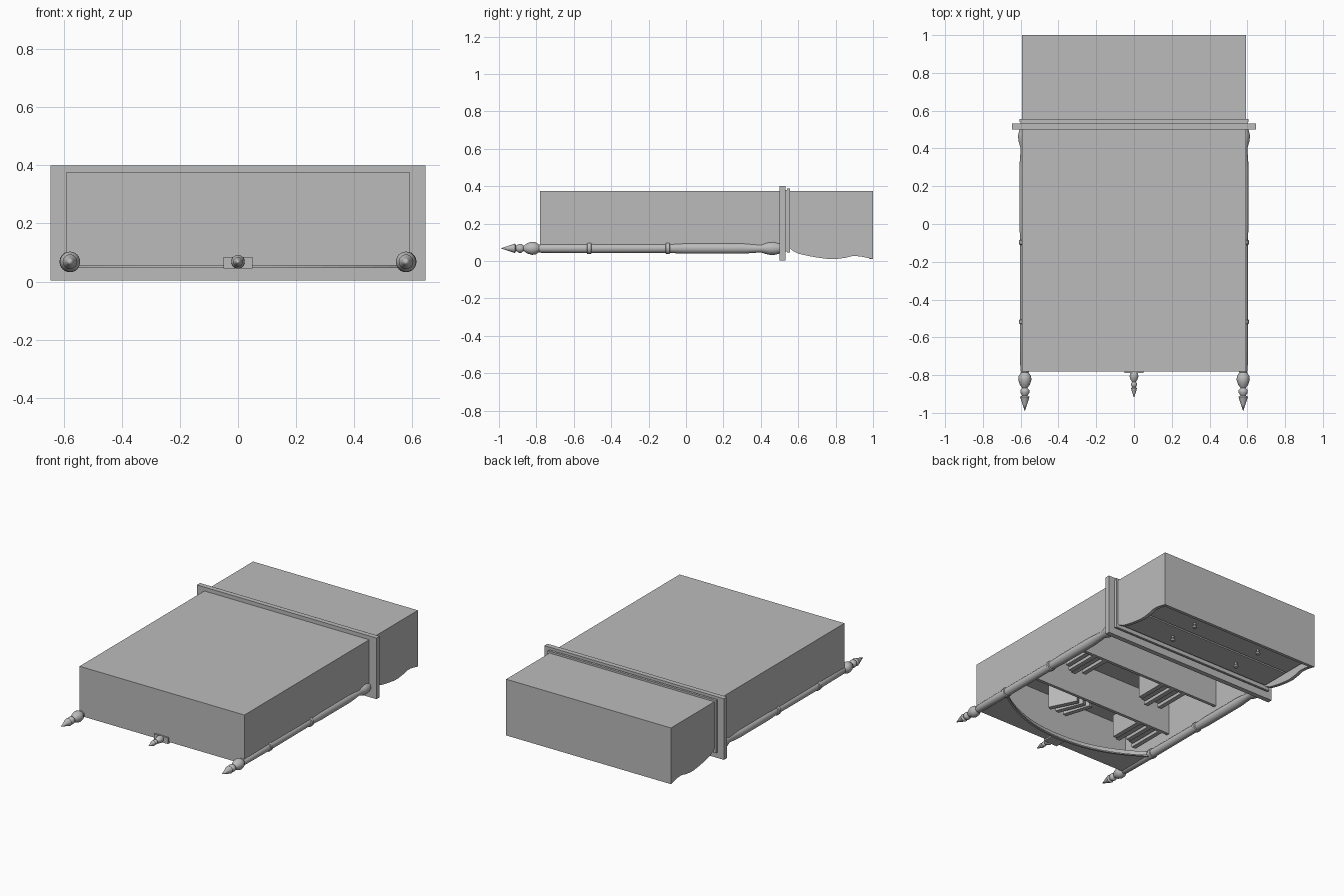
import bpy, bmesh, math
from mathutils import Matrix, Vector

cube = bpy.data.objects.get("Cube")
if cube:
    bpy.data.objects.remove(cube)

mat = bpy.data.materials.new("plain grey")
mat.use_nodes = True
GREY = (0.5, 0.5, 0.5, 1)
mat.diffuse_color = GREY
mat.node_tree.nodes["Principled BSDF"].inputs["Base Color"].default_value = GREY


def finish(name, bm, smooth=False):
    bmesh.ops.recalc_face_normals(bm, faces=bm.faces)
    me = bpy.data.meshes.new(name)
    bm.to_mesh(me)
    bm.free()
    ob = bpy.data.objects.new(name, me)
    bpy.context.scene.collection.objects.link(ob)
    me.materials.append(mat)
    if smooth:
        bpy.ops.object.select_all(action="DESELECT")
        ob.select_set(True)
        bpy.context.view_layer.objects.active = ob
        bpy.ops.object.shade_smooth_by_angle(angle=math.radians(40))
    return ob


def box(name, x, y, z, lean=0):
    """Box from (low, high) ranges, optionally leaning in the x-y plane."""
    bm = bmesh.new()
    size = Vector((x[1] - x[0], y[1] - y[0], z[1] - z[0]))
    mid = Vector((sum(x), sum(y), sum(z))) / 2
    m = Matrix.Translation(mid) @ Matrix.Rotation(lean, 4, "Z") @ Matrix.Diagonal((*size, 1))
    bmesh.ops.create_cube(bm, size=1, matrix=m)
    return finish(name, bm)


def prism(name, points, offset):
    """Closed outline swept along an offset."""
    bm = bmesh.new()
    face = bm.faces.new([bm.verts.new(p) for p in points])
    ext = bmesh.ops.extrude_face_region(bm, geom=[face], use_keep_orig=True)
    moved = [g for g in ext["geom"] if isinstance(g, bmesh.types.BMVert)]
    bmesh.ops.translate(bm, verts=moved, vec=offset)
    return finish(name, bm)


def turned(name, profile, matrix, steps=24):
    """Lathe of (radius, height) points."""
    bm = bmesh.new()
    vs = [bm.verts.new((r, 0, h)) for r, h in profile]
    es = [bm.edges.new(pair) for pair in zip(vs, vs[1:])]
    bmesh.ops.spin(bm, geom=vs + es, cent=(0, 0, 0), axis=(0, 0, 1),
                   angle=math.tau, steps=steps)
    bmesh.ops.remove_doubles(bm, verts=bm.verts, dist=0.0005)
    bmesh.ops.transform(bm, matrix=matrix, verts=bm.verts)
    return finish(name, bm, True)


def along_y(x, y, z):
    return Matrix.Translation((x, y, z)) @ Matrix.Rotation(math.pi / 2, 4, "X")


SIDES = (("left", 1), ("right", -1))

# Upper bookcase shell
box("case_back", (-.59, .59), (-.78, .5), (.36, .375))
box("case_top", (-.59, .59), (-.78, -.76), (.085, .375))
for side, s in SIDES:
    box(side + "_case_wall", sorted((s * .57, s * .592)), (-.78, .5), (.075, .375))

# Arched valance
arch = [(x * .058, -.72 + .2 * (abs(x) / 10) ** 2.2, .055) for x in range(-10, 11)]
prism("arched_valance", [(.58, -.78, .055)] + arch[::-1] + [(-.58, -.78, .055)], (0, 0, .03))
trim = [(x, y + .014, z) for x, y, z in arch]
prism("valance_trim", arch + trim[::-1], (0, 0, -.008))
box("finial_block", (-.05, .05), (-.79, -.72), (.045, .085))

# Shelves
for name, y in (("lower_shelf", .085), ("upper_shelf", -.36)):
    box(name, (-.57, .57), (y - .008, y + .012), (.13, .36))

# Books standing on the shelves: first x, count, shelf top
for group, (x0, count, y) in enumerate(((.28, 4, .077), (-.34, 5, .077), (-.53, 5, -.368))):
    for i in range(count):
        x = x0 + i * .042
        tall = .2 + .025 * ((i * 2 + group) % 3)
        box(f"book_{group}_{i}", (x, x + .03), (y - tall, y), (.13 + .01 * (i % 2), .28))
for i in range(3):
    box(f"leaning_book_{i}", (.03 + i * .055, .06 + i * .055), (-.575, -.385), (.12, .28), .3 + .08 * i)

# Turned corner columns with finials
tip = [(0, .99), (.012, .955), (.025, .915), (.014, .908), (.024, .893), (.024, .88),
       (.014, .868), (.027, .85), (.035, .825), (.033, .805), (.02, .785)]
shaft = [(.024, .775), (.026, .53), (.031, .527), (.031, .508), (.026, .505),
         (.025, .11), (.031, .107), (.031, .088), (.025, .085), (.029, 0),
         (.029, -.3), (.022, -.4), (.034, -.44), (.036, -.47), (.028, -.5), (0, -.5)]
for side, s in SIDES:
    turned(side + "_column", tip + shaft, along_y(s * .578, 0, .068))
small = [(r * .66, .78 + (h - .785) * .68) for r, h in tip]
turned("centre_finial", small + [(0, .78)], along_y(0, 0, .068))

# Moulded waist between the upper and lower sections
box("waist_slab", (-.645, .645), (.5, .532), (.003, .4))
box("waist_neck", (-.6, .6), (.532, .54), (.05, .38))
box("waist_moulding", (-.605, .605), (.54, .555), (.045, .387))

# Lower drawer section with shaped side panels
curve = [(.55, .075), (.565, .058), (.6, .04), (.65, .028), (.7, .019), (.76, .011),
         (.8, .01), (.85, .017), (.89, .027), (.93, .025), (.97, .017), (1, .01)]
for side, s in SIDES:
    outline = [(s * .592, y, z) for y, z in curve + [(1, .375), (.55, .375)]]
    prism(side + "_lower_panel", outline, (-s * .022, 0, 0))
box("lower_back", (-.57, .57), (.55, .98), (.355, .375))
box("base_board", (-.57, .57), (.98, 1), (.01, .375))
box("drawer_frame", (-.57, .57), (.55, .98), (.07, .09))
for row, (y0, y1) in (("upper", (.57, .76)), ("lower", (.772, .97))):
    box(row + "_drawer_front", (-.56, .56), (y0, y1), (.06, .075))
    for side, s in SIDES:
        knob = [(0, .034), (.012, .031), (.016, .024), (.012, .016), (.007, .012), (.009, 0)]
        turned(f"{row}_{side}_knob", knob,
               Matrix.Translation((s * .25, (y0 + y1) / 2, .06)) @ Matrix.Rotation(math.pi, 4, "X"), 16)
